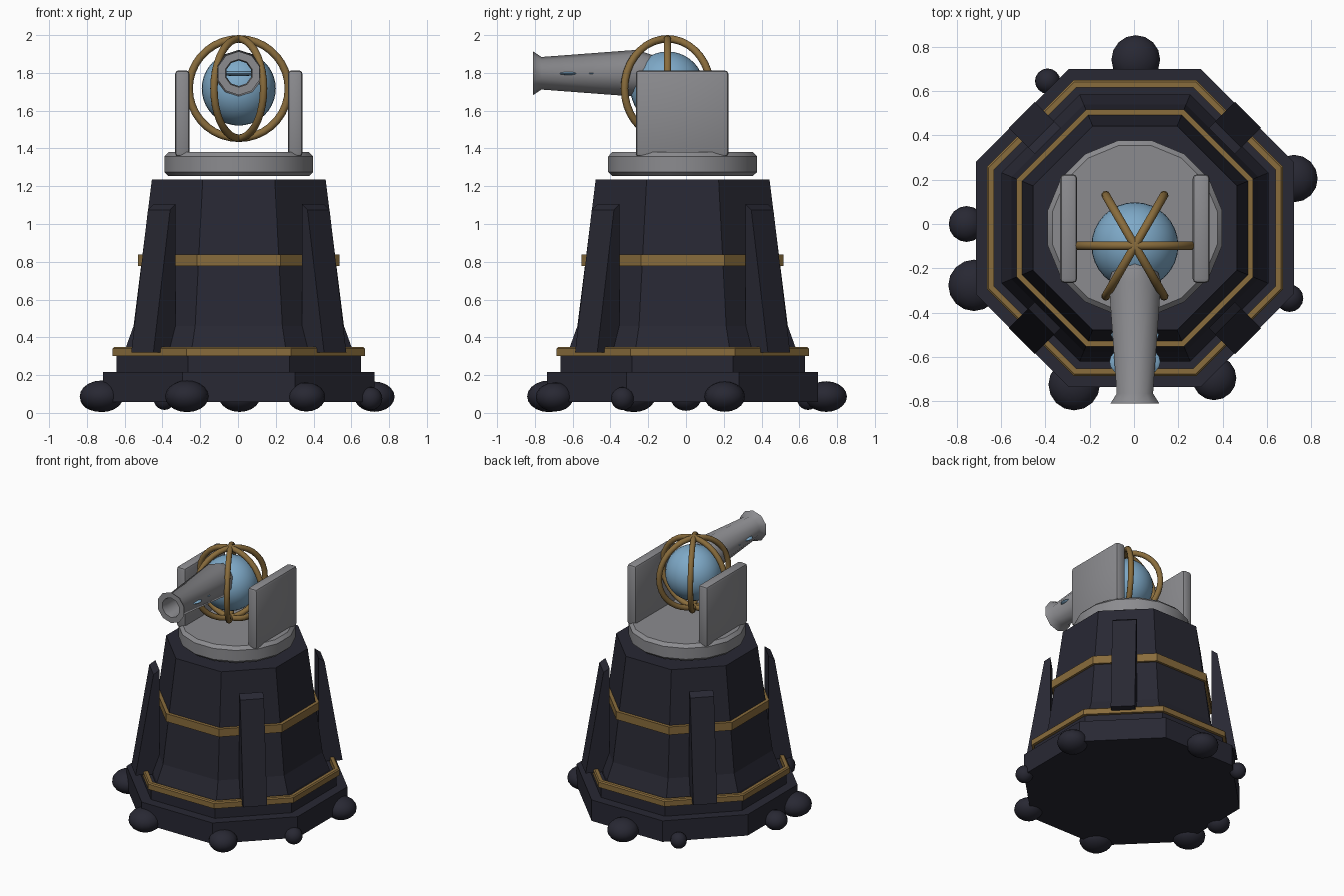
import bpy, bmesh, math
from mathutils import Vector, Matrix

if "Cube" in bpy.data.objects:
    bpy.data.objects.remove(bpy.data.objects["Cube"])

CX, CY = 0.004, -0.018          # axis of the turret


def material(name, rgb):
    m = bpy.data.materials.new(name)
    m.diffuse_color = (*rgb, 1)
    m.use_nodes = True
    m.node_tree.nodes["Principled BSDF"].inputs["Base Color"].default_value = m.diffuse_color
    return m


DARK = material("dark_iron", (0.021, 0.021, 0.033))
GOLD = material("old_gold", (0.25, 0.15, 0.045))
GREY = material("grey_metal", (0.26, 0.26, 0.275))
BLUE = material("blue_glass", (0.21, 0.40, 0.58))


def finish(name, bm, mat, smooth=None):
    bmesh.ops.recalc_face_normals(bm, faces=bm.faces)
    me = bpy.data.meshes.new(name)
    bm.to_mesh(me)
    bm.free()
    ob = bpy.data.objects.new(name, me)
    bpy.context.collection.objects.link(ob)
    me.materials.append(mat)
    if smooth:
        bpy.context.view_layer.objects.active = ob
        bpy.ops.object.select_all(action='DESELECT')
        ob.select_set(True)
        bpy.ops.object.shade_smooth_by_angle(angle=math.radians(smooth))
    return ob


def lathe(name, profile, sides, mat, closed=False, smooth=None, matrix=None):
    """Spin (flat-to-flat half width, height) points; closed makes a hollow ring."""
    bm = bmesh.new()
    k = 1 / math.cos(math.pi / sides)
    loops = []
    for r, z in profile:
        loops.append([bm.verts.new((r * k * math.cos(a), r * k * math.sin(a), z))
                      for a in [(i + 0.5) * 2 * math.pi / sides for i in range(sides)]])
    pairs = list(zip(loops, loops[1:] + loops[:1]))
    for lo, hi in pairs if closed else pairs[:-1]:
        for i in range(sides):
            j = (i + 1) % sides
            bm.faces.new((lo[i], lo[j], hi[j], hi[i]))
    if not closed:
        bm.faces.new(loops[0])
        bm.faces.new(loops[-1])
    bm.transform(matrix or Matrix.Translation((CX, CY, 0)))
    return finish(name, bm, mat, smooth)


def ellipsoid(name, loc, size, mat, seg=24, rings=14):
    bm = bmesh.new()
    bmesh.ops.create_uvsphere(bm, u_segments=seg, v_segments=rings, radius=1)
    bm.transform(Matrix.Translation(loc) @ Matrix.Diagonal((*size, 1)))
    return finish(name, bm, mat, 60)


# Octagonal base and tapering tower
lathe("base_plinth", [(0.718, 0.058), (0.718, 0.217)], 8, DARK)
lathe("base_step", [(0.647, 0.21), (0.647, 0.305)], 8, DARK)
lathe("tower", [(0.602, 0.30), (0.602, 0.335), (0.557, 0.46), (0.46, 1.236)], 8, DARK)

# Gold bands
lathe("lower_band", [(0.635, 0.30), (0.668, 0.30), (0.668, 0.34), (0.66, 0.348), (0.635, 0.348)],
      8, GOLD, closed=True)
lathe("middle_band", [(0.50, 0.778), (0.534, 0.778), (0.534, 0.838), (0.50, 0.838)],
      8, GOLD, closed=True)

# Four buttresses on the diagonals
for n in range(4):
    bm = bmesh.new()
    side = [[bm.verts.new((r, t, z)) for r, z in
             [(0.555, 0.32), (0.722, 0.32), (0.597, 1.075), (0.555, 1.105)]]
            for t in (-0.083, 0.083)]
    bm.faces.new(side[0])
    bm.faces.new(side[1])
    for i in range(4):
        j = (i + 1) % 4
        bm.faces.new((side[0][i], side[0][j], side[1][j], side[1][i]))
    bm.transform(Matrix.Translation((CX, CY, 0)) @ Matrix.Rotation(math.pi / 4 + n * math.pi / 2, 4, 'Z'))
    finish(f"buttress_{n + 1}", bm, DARK)

# Rounded boulders around the foot: x, y, radius
boulders = [(0.008, 0.742, 0.11), (-0.39, 0.645, 0.057), (0.722, 0.205, 0.107),
            (-0.755, 0.0, 0.081), (-0.722, -0.277, 0.116), (0.702, -0.335, 0.062),
            (0.362, -0.695, 0.1), (-0.27, -0.725, 0.116)]
for n, (x, y, r) in enumerate(boulders):
    h = 0.035 + r * 0.42
    ellipsoid(f"boulder_{n + 1}", (x, y, h + 0.004 + (0.116 - r) * 0.2), (r, r, h), DARK, 16, 10)

# Turntable with chamfered rims
lathe("turntable", [(0.372, 1.254), (0.394, 1.275), (0.394, 1.358), (0.372, 1.381)],
      16, GREY, smooth=35)

# Side plates holding the orb
for name, s in (("left_plate", -1), ("right_plate", 1)):
    bm = bmesh.new()
    bmesh.ops.create_cube(bm, size=1)
    bm.transform(Matrix.Translation((CX + s * 0.299, -0.021, 1.585))
                 @ Matrix.Diagonal((0.076, 0.49, 0.456, 1)))
    bmesh.ops.bevel(bm, geom=bm.edges[:], offset=0.018, segments=2, profile=0.5, affect='EDGES')
    finish(name, bm, GREY, 35)

# Orb and its gold cage of three meridian rings
ORB = Vector((CX, -0.098, 1.717))
ellipsoid("orb", ORB, (0.196,) * 3, BLUE, 32, 20)
for n in range(3):
    bpy.ops.mesh.primitive_torus_add(
        location=ORB, rotation=(math.pi / 2, 0, n * math.pi / 3),
        major_radius=0.263, minor_radius=0.02, major_segments=36, minor_segments=10)
    ring = bpy.context.object
    ring.name = f"cage_ring_{n + 1}"
    ring.data.materials.append(GOLD)
    bpy.ops.object.shade_smooth_by_angle(angle=math.radians(60))

# Hollow barrel with a flared muzzle, spun along -y
to_front = Matrix.Translation((CX, 0, 1.798)) @ Matrix.Rotation(math.pi / 2, 4, 'X')
lathe("barrel", [(0.066, 0.18), (0.092, 0.18), (0.118, 0.26), (0.082, 0.765), (0.11, 0.81),
                 (0.07, 0.81), (0.064, 0.77)], 10, GREY, closed=True, smooth=40, matrix=to_front)

# Blue energy cells showing through the barrel sides
ellipsoid("front_cell", (CX, -0.622, 1.797), (0.115, 0.075, 0.014), BLUE, 20, 10)
ellipsoid("rear_cell", (CX, -0.5, 1.797), (0.108, 0.05, 0.01), BLUE, 16, 8)
